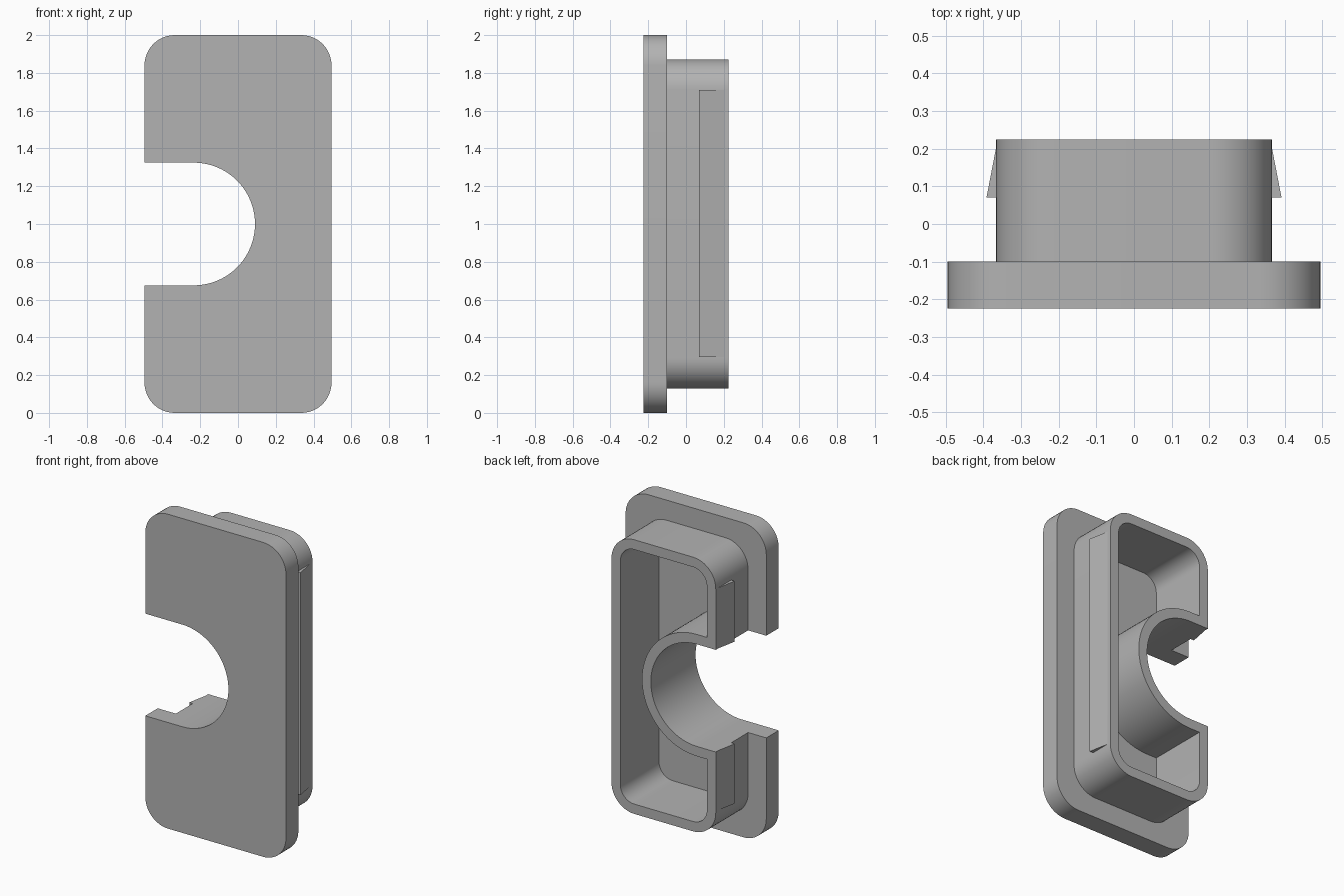
import bpy, bmesh, math

if "Cube" in bpy.data.objects:
    bpy.data.objects.remove(bpy.data.objects["Cube"])

grey = bpy.data.materials.new("plain grey")
grey.use_nodes = True
colour = (0.45, 0.45, 0.45, 1)
grey.diffuse_color = colour
grey.node_tree.nodes["Principled BSDF"].inputs["Base Color"].default_value = colour

PLATE_W, COLLAR_W = 0.495, 0.367      # half widths
FRONT, SHOULDER, BACK, FLOOR = -0.225, -0.1, 0.225, -0.163
SLOT_X, SLOT_R = -0.235, 0.325
WALL = 0.0625


def arc(cx, cz, r, start, end, steps):
    angles = [math.radians(start + (end - start) * i / steps) for i in range(steps + 1)]
    return [(cx + r * math.cos(a), cz + r * math.sin(a)) for a in angles]


def outline(half_w, half_h, r, slot_r):
    """Rounded rectangle with a round-ended slot cut in from the -x side."""
    step_x = max(-half_w, -COLLAR_W)
    pts = [(-half_w, 1 - slot_r), (step_x, 1 - slot_r)]
    pts += arc(SLOT_X, 1, slot_r, -90, 90, 40)
    pts += [(step_x, 1 + slot_r), (-half_w, 1 + slot_r)]
    for sx, sz, start in ((-1, 1, 180), (1, 1, 90), (1, -1, 0), (-1, -1, -90)):
        pts += arc(sx * (half_w - r), 1 + sz * (half_h - r), r, start, start - 90, 12)
    return pts


def finish(bm, name):
    bmesh.ops.remove_doubles(bm, verts=bm.verts, dist=0.0001)
    bmesh.ops.recalc_face_normals(bm, faces=bm.faces)
    mesh = bpy.data.meshes.new(name)
    bm.to_mesh(mesh)
    bm.free()
    obj = bpy.data.objects.new(name, mesh)
    bpy.context.collection.objects.link(obj)
    mesh.materials.append(grey)
    bpy.ops.object.select_all(action="DESELECT")
    obj.select_set(True)
    bpy.context.view_layer.objects.active = obj
    bpy.ops.object.shade_smooth_by_angle(angle=math.radians(30))
    return obj


def loft(name, sections):
    """Join matching outlines placed along y and cap both ends."""
    bm = bmesh.new()
    loops = [[bm.verts.new((x, y, z)) for x, z in pts] for pts, y in sections]
    for a, b in zip(loops, loops[1:]):
        for i in range(len(a)):
            j = (i + 1) % len(a)
            bm.faces.new((a[i], a[j], b[j], b[i]))
    bm.faces.new(loops[0])
    bm.faces.new(loops[-1])
    return finish(bm, name)


# Face plate with hollow collar behind it
plate = outline(PLATE_W, 1.0, 0.16, SLOT_R)
collar = outline(COLLAR_W, 0.872, 0.16, SLOT_R)
pocket = outline(COLLAR_W - WALL, 0.872 - WALL, 0.16 - WALL, SLOT_R + WALL)
loft("plate_and_collar", [(plate, FRONT), (plate, SHOULDER), (collar, SHOULDER),
                          (collar, BACK), (pocket, BACK), (pocket, FLOOR)])


# Tapered snap ridges on the collar sides
def snap_ridge(name, side, z0, z1):
    bm = bmesh.new()
    section = [(0.355, 0.07), (0.392, 0.07), (COLLAR_W, 0.2), (0.355, 0.2)]
    low, high = [[bm.verts.new((side * x, y, z)) for x, y in section] for z in (z0, z1)]
    for i in range(4):
        j = (i + 1) % 4
        bm.faces.new((low[i], low[j], high[j], high[i]))
    bm.faces.new(low)
    bm.faces.new(high)
    finish(bm, name)


snap_ridge("left_ridge", 1, 0.295, 1.71)
snap_ridge("right_lower_ridge", -1, 0.295, 1 - SLOT_R)
snap_ridge("right_upper_ridge", -1, 1 + SLOT_R, 1.71)
